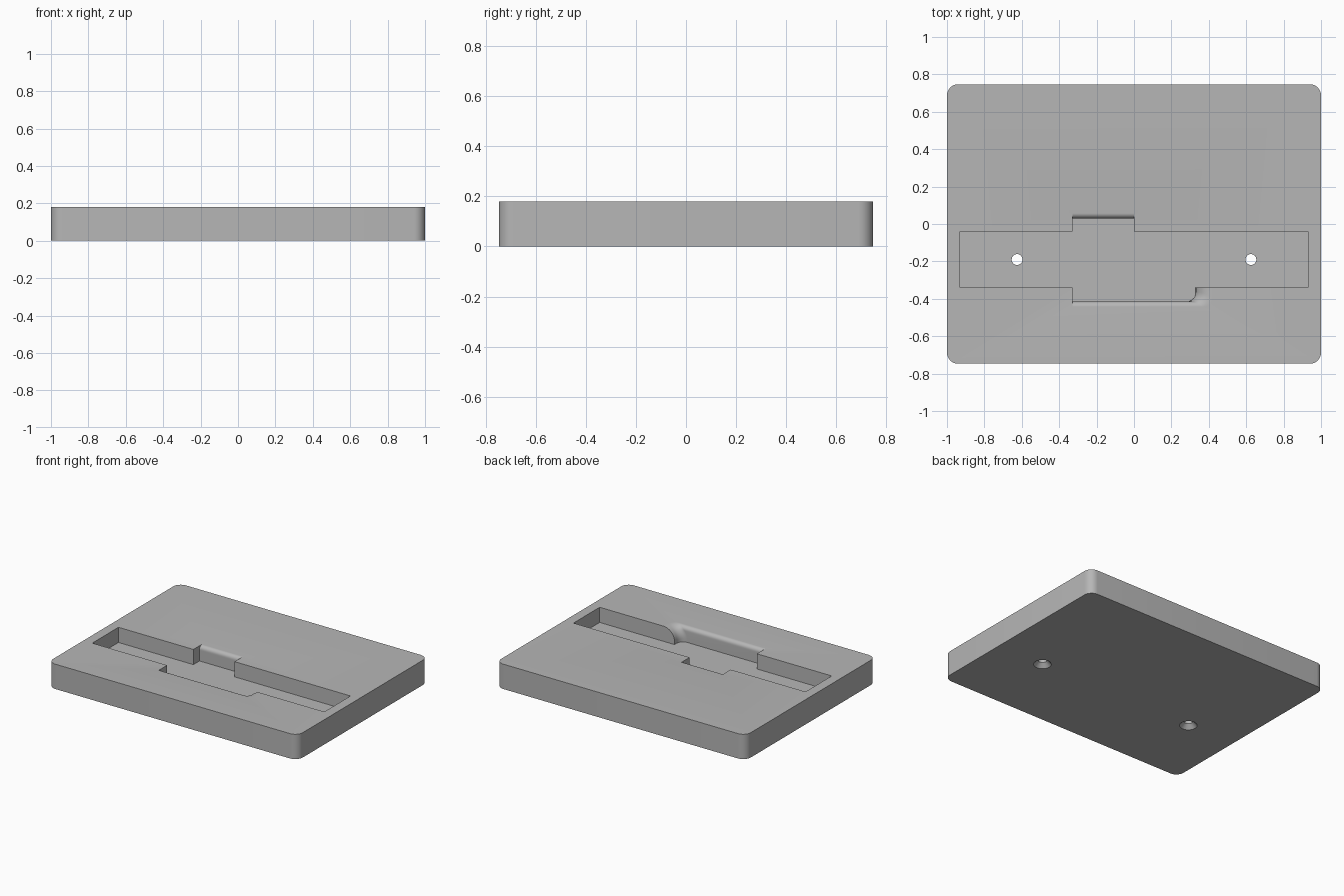
import bpy, bmesh, math

if "Cube" in bpy.data.objects:
    bpy.data.objects.remove(bpy.data.objects["Cube"], do_unlink=True)

TOP = 0.18
FLOOR = 0.07

grey = bpy.data.materials.new("plain grey")
grey.use_nodes = True
grey.diffuse_color = (0.47, 0.47, 0.47, 1)
grey.node_tree.nodes["Principled BSDF"].inputs["Base Color"].default_value = grey.diffuse_color


def arc(cx, cy, r, start, end, steps=8):
    angles = [math.radians(start + (end - start) * i / steps) for i in range(steps + 1)]
    return [(cx + r * math.cos(a), cy + r * math.sin(a)) for a in angles]


def loft(name, layers):
    """Solid skinned through (z, outline) layers with equal point counts."""
    bm = bmesh.new()
    rings = [[bm.verts.new((x, y, z)) for x, y in outline] for z, outline in layers]
    for low, high in zip(rings, rings[1:]):
        for i in range(len(low)):
            j = (i + 1) % len(low)
            bm.faces.new((low[i], low[j], high[j], high[i]))
    bm.faces.new(rings[0][::-1])
    bm.faces.new(rings[-1])
    bmesh.ops.recalc_face_normals(bm, faces=bm.faces)
    mesh = bpy.data.meshes.new(name)
    bm.to_mesh(mesh)
    bm.free()
    mesh.materials.append(grey)
    obj = bpy.data.objects.new(name, mesh)
    bpy.context.collection.objects.link(obj)
    return obj


def flare(radius, z):
    """Outward offset of a rounded rim at height z."""
    rise = max(0, radius - max(0, TOP - z))
    return radius - math.sqrt(max(0, radius ** 2 - rise ** 2))


def pocket_outline(z):
    front = -0.415 - flare(0.028, z)
    back = 0.03 + flare(0.028, z)
    end = 0.33 + flare(0.09, z)
    return ([(-0.93, -0.34), (-0.33, -0.34), (-0.33, front)]
            + arc(end - 0.05, front + 0.05, 0.05, -90, 0)
            + [(end, -0.34), (0.93, -0.34), (0.93, -0.04), (0, -0.04),
               (0, back), (-0.33, back), (-0.33, -0.04), (-0.93, -0.04)])


# Base plate with rounded corners
R, X, Y = 0.06, 0.94, 0.687
outline = (arc(X, Y, R, 0, 90) + arc(-X, Y, R, 90, 180)
           + arc(-X, -Y, R, 180, 270) + arc(X, -Y, R, 270, 360))
plate = loft("base_plate", [(0, outline), (TOP, outline)])

# Stepped pocket with rolled rims
heights = [FLOOR] + [TOP - 0.09 * (1 - math.sin(math.radians(a))) for a in range(0, 86, 6)]
heights += [TOP, TOP + 0.1]
cutters = [loft("pocket_cutter", [(z, pocket_outline(z)) for z in heights])]

# Countersunk screw holes
for side, x in (("left", 0.625), ("right", -0.625)):
    layers = [(z, arc(x, -0.19, r, 0, 360, 32)[:-1])
              for z, r in ((-0.01, 0.058), (0, 0.058), (0.03, 0.029), (0.12, 0.029))]
    cutters.append(loft(side + "_hole_cutter", layers))

for cutter in cutters:
    cutter.hide_render = True
    cut = plate.modifiers.new(cutter.name, "BOOLEAN")
    cut.operation = "DIFFERENCE"
    cut.solver = "EXACT"
    cut.object = cutter

# Bake the cuts, drop the helpers and smooth the rounded faces
bpy.context.view_layer.update()
graph = bpy.context.evaluated_depsgraph_get()
baked = bpy.data.meshes.new_from_object(plate.evaluated_get(graph))
plate.modifiers.clear()
plate.data = baked
for cutter in cutters:
    bpy.data.objects.remove(cutter, do_unlink=True)
bpy.ops.object.select_all(action="DESELECT")
plate.select_set(True)
bpy.context.view_layer.objects.active = plate
bpy.ops.object.shade_smooth_by_angle(angle=math.radians(30))
